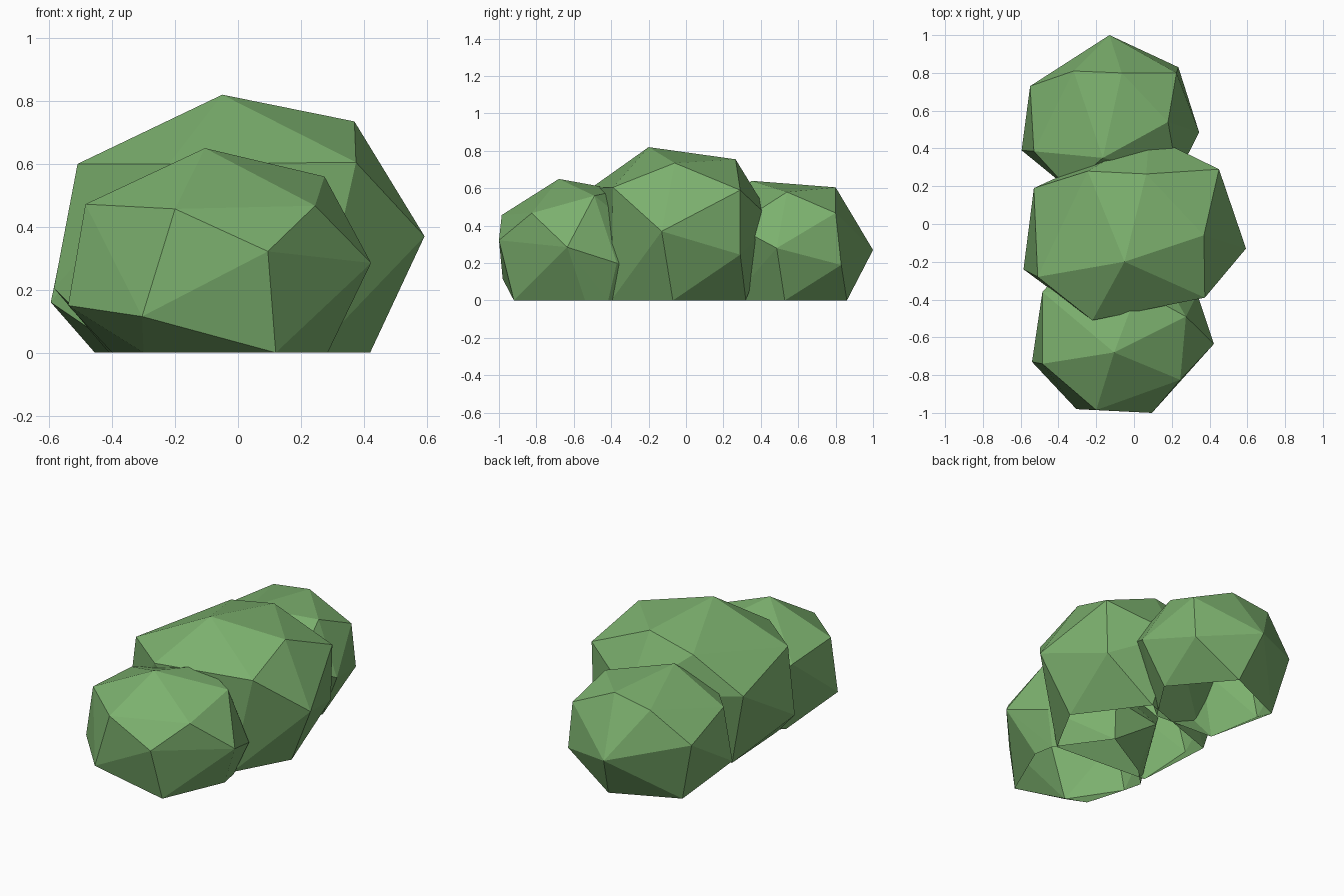
import bpy, bmesh

# One leaf green for the whole bush
leaf = bpy.data.materials.new("leaf_green")
leaf.diffuse_color = (0.2, 0.435, 0.155, 1)


def leaf_clump(name, crown, sides, foot):
    """Faceted clump: hull around crown, side and ground points, open underneath."""
    bm = bmesh.new()
    for p in crown + sides + [(x, y, 0) for x, y in foot]:
        bm.verts.new(p)
    hull = bmesh.ops.convex_hull(bm, input=bm.verts[:])
    spare = {g for g in hull["geom_interior"] + hull["geom_unused"]
             if isinstance(g, bmesh.types.BMVert)}
    bmesh.ops.delete(bm, geom=list(spare), context='VERTS')
    # remove the underside
    under = [f for f in bm.faces if all(v.co.z < 0.001 for v in f.verts)]
    bmesh.ops.delete(bm, geom=under, context='FACES')
    mesh = bpy.data.meshes.new(name)
    bm.to_mesh(mesh)
    bm.free()
    mesh.materials.append(leaf)
    obj = bpy.data.objects.new(name, mesh)
    bpy.context.collection.objects.link(obj)
    return obj


# Large middle clump
leaf_clump(
    "middle_clump",
    [(-0.05, -0.2, 0.82), (0.37, -0.06, 0.735), (0.375, -0.39, 0.605), (-0.51, -0.28, 0.6),
     (-0.22, -0.51, 0.6), (0.065, 0.265, 0.755), (-0.245, 0.28, 0.69)],
    [(0.593, -0.13, 0.37), (-0.585, -0.24, 0.205), (-0.53, 0.19, 0.47),
     (0.45, 0.29, 0.59), (0.44, 0.29, 0.245), (0.08, 0.47, 0.42)],
    [(0.42, -0.07), (0.13, 0.32), (-0.41, 0.13), (-0.38, -0.36), (0.24, -0.4)])

# Back clump, its near side tucked into the middle one
leaf_clump(
    "back_clump",
    [(-0.32, 0.81, 0.565), (-0.065, 0.8, 0.605), (0.18, 0.54, 0.58),
     (-0.165, 0.35, 0.64), (0.225, 0.8, 0.468), (-0.53, 0.385, 0.48)],
    [(-0.13, 1.0, 0.27), (-0.55, 0.73, 0.375), (0.235, 0.83, 0.19),
     (0.345, 0.485, 0.28), (-0.595, 0.39, 0.16), (0.23, 0.26, 0.4),
     (-0.35, 0.19, 0.47), (-0.05, 0.12, 0.3)],
    [(-0.065, 0.86), (-0.455, 0.685), (0.216, 0.528), (-0.36, 0.26), (0.03, 0.24)])

# Front clump, its far side tucked into the middle one
leaf_clump(
    "front_clump",
    [(-0.105, -0.68, 0.65), (-0.485, -0.74, 0.472), (-0.2, -0.985, 0.457),
     (0.245, -0.825, 0.467), (0.275, -0.49, 0.56), (0.02, -0.35, 0.59), (-0.485, -0.36, 0.45)],
    [(0.095, -1.0, 0.322), (0.423, -0.635, 0.285), (-0.305, -0.98, 0.115),
     (-0.54, -0.73, 0.15), (0.335, -0.37, 0.2), (-0.25, -0.1, 0.2), (0.05, -0.1, 0.25)],
    [(0.12, -0.92), (-0.3, -0.775), (0.285, -0.54), (0.262, -0.416),
     (0.046, -0.116), (-0.29, -0.307), (-0.4, -0.42)])
